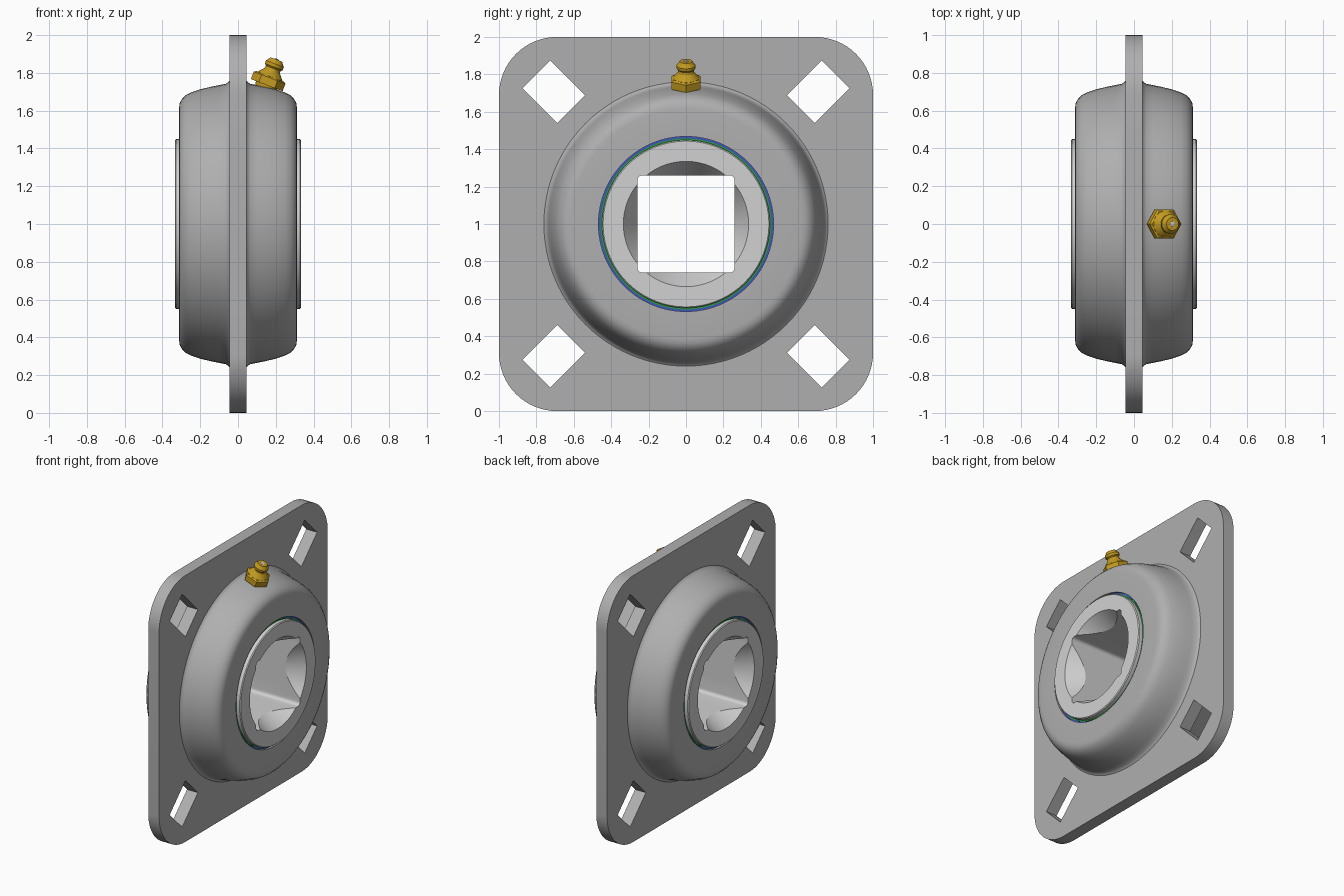
import bpy, bmesh
from math import sin, cos, pi, radians
from mathutils import Matrix

if "Cube" in bpy.data.objects:
    bpy.data.objects.remove(bpy.data.objects["Cube"])

HUB = Matrix.Translation((0, 0, 1))


def material(name, rgb):
    m = bpy.data.materials.new(name)
    m.use_nodes = True
    m.diffuse_color = (*rgb, 1)
    m.node_tree.nodes["Principled BSDF"].inputs["Base Color"].default_value = (*rgb, 1)
    return m


GREY = material("cast grey", (0.43, 0.43, 0.43))
STEEL = material("light steel", (0.64, 0.64, 0.64))
BRASS = material("brass", (0.55, 0.33, 0.015))
BLUE = material("seal blue", (0.05, 0.09, 0.5))
GREEN = material("seal green", (0.02, 0.35, 0.04))


def finish(name, bm, mat, place):
    bmesh.ops.recalc_face_normals(bm, faces=bm.faces)
    mesh = bpy.data.meshes.new(name)
    bm.to_mesh(mesh)
    bm.free()
    mesh.transform(place)
    ob = bpy.data.objects.new(name, mesh)
    bpy.context.collection.objects.link(ob)
    if mat:
        mesh.materials.append(mat)
    return ob


def lathe(name, profile, mat, place=HUB, segs=96, ring=False, phase=0.0):
    """Revolve (x, radius) points about x; ring closes the profile, else ends are capped."""
    bm = bmesh.new()
    loops = []
    for x, r in profile:
        angles = [phase + 2 * pi * i / segs for i in range(segs)]
        loops.append([bm.verts.new((x, r * cos(a), r * sin(a))) for a in angles])
    pairs = list(zip(loops, loops[1:]))
    if ring:
        pairs.append((loops[-1], loops[0]))
    else:
        bm.faces.new(loops[0])
        bm.faces.new(loops[-1])
    for a, b in pairs:
        for i in range(segs):
            j = (i + 1) % segs
            bm.faces.new((a[i], a[j], b[j], b[i]))
    return finish(name, bm, mat, place)


def prism(name, half_y, half_z, depth, radius, mat=None, place=HUB, steps=12):
    """Rounded rectangle in the yz plane, extruded along x."""
    bm = bmesh.new()
    pts = []
    for k, (sy, sz) in enumerate(((1, 1), (-1, 1), (-1, -1), (1, -1))):
        for i in range(steps + 1 if radius else 1):
            a = (k + i / steps) * pi / 2
            pts.append((sy * (half_y - radius) + radius * cos(a),
                        sz * (half_z - radius) + radius * sin(a)))
    face = bm.faces.new([bm.verts.new((-depth / 2, y, z)) for y, z in pts])
    out = bmesh.ops.extrude_face_region(bm, geom=[face])
    moved = [v for v in out["geom"] if isinstance(v, bmesh.types.BMVert)]
    bmesh.ops.translate(bm, verts=moved, vec=(depth, 0, 0))
    return finish(name, bm, mat, place)


def activate(ob):
    bpy.ops.object.select_all(action="DESELECT")
    ob.select_set(True)
    bpy.context.view_layer.objects.active = ob


def cut(ob, cutter):
    mod = ob.modifiers.new("cut", "BOOLEAN")
    mod.operation = "DIFFERENCE"
    mod.solver = "EXACT"
    mod.object = cutter
    activate(ob)
    bpy.ops.object.modifier_apply(modifier=mod.name)
    bpy.data.objects.remove(cutter)


def smooth(ob):
    activate(ob)
    bpy.ops.object.shade_smooth_by_angle(angle=radians(30))


# Square flange plate with a centre opening and four turned bolt holes
plate = prism("flange_plate", 1, 1, 0.09, 0.31, GREY, steps=16)
cut(plate, lathe("opening_cutter", [(-0.2, 0.6), (0.2, 0.6)], None))
for k in range(4):
    spot = HUB @ Matrix.Rotation(pi / 4 + k * pi / 2, 4, "X") @ Matrix.Translation((0, 1, 0))
    cut(plate, prism("bolt_hole_cutter", 0.132, 0.104, 0.4, 0, place=spot))

# Rounded bearing housing, symmetrical about the plate
half = [(0.04, 0.768), (0.05, 0.752), (0.065, 0.742), (0.1, 0.735), (0.15, 0.725),
        (0.2, 0.713), (0.25, 0.696), (0.28, 0.68), (0.3, 0.658), (0.309, 0.638),
        (0.312, 0.615), (0.312, 0.468)]
housing = lathe("bearing_housing", [(-x, r) for x, r in reversed(half)] + half, GREY, ring=True)

# Inner ring with square bore and conical lead-ins
edge = [(0.327, 0.449), (0.333, 0.443)]
inner = lathe("inner_ring", [(-x, r) for x, r in reversed(edge)] + edge, STEEL)
cut(inner, prism("bore_cutter", 0.26, 0.26, 1, 0.025, steps=5))
for s in (-1, 1):
    cut(inner, lathe("lead_in_cutter", [(s * 0.18, 0.24), (s * 0.333, 0.335), (s * 0.4, 0.377)], None))

# Coloured seals filling the gap on both sides
for s, side in ((-1, "right"), (1, "left")):
    for name, low, high, x, mat in (("outer_seal", 0.456, 0.472, 0.296, BLUE),
                                    ("inner_seal", 0.445, 0.457, 0.3, GREEN)):
        lathe(f"{name}_{side}", [(s * 0.27, low), (s * x, low), (s * x, high), (s * 0.27, high)],
              mat, ring=True)

# Tilted grease nipple: hex base, turned body and ball
tilt = Matrix.Translation((0.152, 0, 1.735)) @ Matrix.Rotation(radians(-69), 4, "Y")
lathe("nipple_hex", [(0, 0.09), (0.042, 0.09), (0.05, 0.078)], BRASS, tilt, 6, phase=pi / 2)
nipple = lathe("nipple_body", [(-0.06, 0.05), (0.05, 0.07), (0.06, 0.062), (0.082, 0.043),
                               (0.095, 0.041), (0.104, 0.05), (0.121, 0.051), (0.137, 0.038),
                               (0.145, 0.034)], BRASS, tilt, 32)
ball = lathe("nipple_ball", [(0.14, 0.014), (0.147, 0.013), (0.15, 0.006)], STEEL, tilt, 16)

for ob in (plate, housing, inner, nipple, ball):
    smooth(ob)
